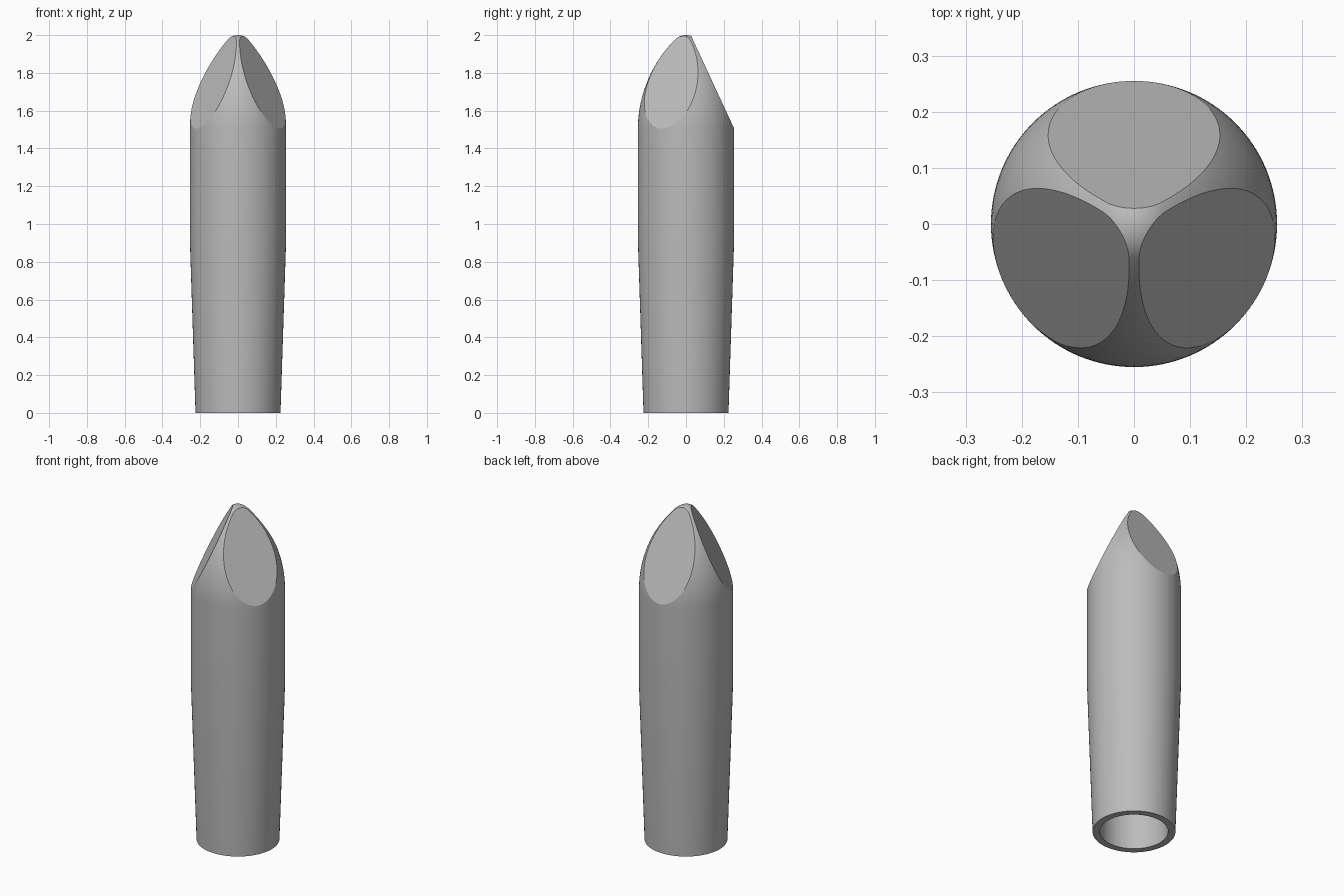
import bpy, bmesh
from math import sin, cos, tan, atan2, radians, pi
from mathutils import Vector, Matrix

if "Cube" in bpy.data.objects:
    bpy.data.objects.remove(bpy.data.objects["Cube"])

SEGMENTS = 128
RADIUS, SHOULDER = 0.255, 1.5
ARC = 0.675                      # radius of the pointed nose curve
TIP = 0.083                      # radius of the rounded tip
TIP_Z = 2 - TIP

# Material
steel = bpy.data.materials.new("plain grey")
steel.use_nodes = True
grey = (0.5, 0.5, 0.5, 1)
steel.diffuse_color = grey
steel.node_tree.nodes["Principled BSDF"].inputs["Base Color"].default_value = grey

# Profile: socket, rim, tapered shank, straight barrel
profile = [(0, 0.9), (0.185, 0.9), (0.185, 0), (0.225, 0), (0.255, 0.92)]

# Profile: pointed nose arc running tangent into the rounded tip
join = atan2(TIP_Z - SHOULDER, ARC - RADIUS)
for i in range(25):
    a = join * i / 24
    profile.append((RADIUS - ARC + ARC * cos(a), SHOULDER + ARC * sin(a)))
for i in range(1, 9):
    a = join + (pi / 2 - join) * i / 8
    profile.append((TIP * cos(a), TIP_Z + TIP * sin(a)))
profile[-1] = (0, 2)

# Revolve the profile
bm = bmesh.new()
verts = [bm.verts.new((r, 0, z)) for r, z in profile]
edges = [bm.edges.new(pair) for pair in zip(verts, verts[1:])]
bmesh.ops.spin(bm, geom=verts + edges, cent=(0, 0, 0), axis=(0, 0, 1),
               angle=2 * pi, steps=SEGMENTS)
bmesh.ops.remove_doubles(bm, verts=bm.verts, dist=0.0001)
bmesh.ops.recalc_face_normals(bm, faces=bm.faces)
for face in bm.faces:
    face.smooth = True
for edge in bm.edges:
    edge.smooth = edge.calc_face_angle(0) < radians(40)

# Three flat facets ground into the nose
slope = atan2(0.227, 0.49)
for turn in (0, 120, 240):
    spin = Matrix.Rotation(radians(turn), 3, "Z")
    point = spin @ Vector((0, RADIUS, SHOULDER + 0.005))
    normal = spin @ Vector((0, cos(slope), sin(slope)))
    cut = bmesh.ops.bisect_plane(
        bm, geom=bm.verts[:] + bm.edges[:] + bm.faces[:], dist=0.00001,
        plane_co=point, plane_no=normal, clear_outer=True)
    rim = [e for e in cut["geom_cut"]
           if isinstance(e, bmesh.types.BMEdge) and e.is_boundary]
    facet = bmesh.ops.contextual_create(bm, geom=rim)["faces"]
    for face in facet:
        face.smooth = False
        face.normal_update()
        if face.normal.dot(normal) < 0:
            face.normal_flip()
        for edge in face.edges:
            edge.smooth = False

# Object
mesh = bpy.data.meshes.new("faceted_point")
bm.to_mesh(mesh)
bm.free()
mesh.materials.append(steel)
body = bpy.data.objects.new("faceted_point", mesh)
bpy.context.collection.objects.link(body)
